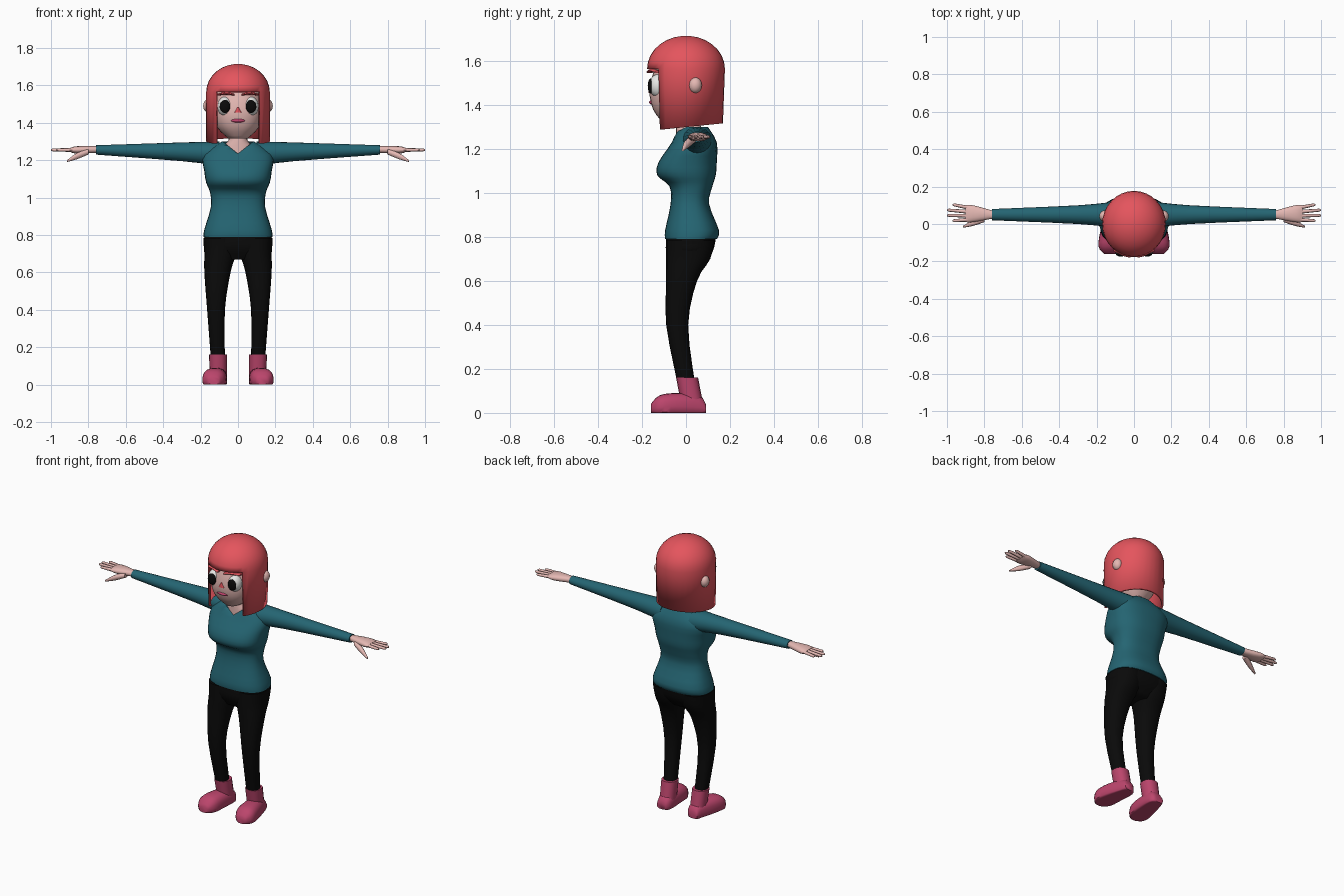
import bpy, bmesh, math

cube = bpy.data.objects.get("Cube")
if cube:
    bpy.data.objects.remove(cube, do_unlink=True)


def material(name, *rgb):
    made = bpy.data.materials.new(name)
    made.use_nodes = True
    made.diffuse_color = (*rgb, 1)
    shader = made.node_tree.nodes["Principled BSDF"]
    shader.inputs["Base Color"].default_value = (*rgb, 1)
    shader.inputs["Roughness"].default_value = .8
    return made


red = material("red_hair", .78, .09, .11)
teal = material("teal_knit", .018, .13, .17)
black = material("black", .003, .003, .003)
skin = material("skin", .78, .48, .45)
pink = material("pink_boots", .5, .06, .15)
white = material("eye_white", .8, .8, .78)
lip_pink = material("lip_pink", .55, .06, .16)


def finish(name, mesh_data, colour, mirror=False):
    """Turn a bmesh into a smooth shaded object, optionally mirrored in x."""
    bmesh.ops.recalc_face_normals(mesh_data, faces=mesh_data.faces)
    mesh = bpy.data.meshes.new(name)
    mesh_data.to_mesh(mesh)
    mesh_data.free()
    mesh.materials.append(colour)
    mesh.shade_smooth()
    mesh.set_sharp_from_angle(angle=math.radians(50))
    part = bpy.data.objects.new(name, mesh)
    bpy.context.collection.objects.link(part)
    if mirror:
        part.modifiers.new("mirror", "MIRROR").use_mirror_merge = False
    return part


def spline(rows, steps):
    """Pass a smooth curve through the rows, value by value."""
    padded = [rows[0], *rows, rows[-1]]
    result = []
    for before, start, end, after in zip(padded, padded[1:], padded[2:], padded[3:]):
        for k in range(steps):
            t = k / steps
            result.append([
                q + t / 2 * (r - p + t * (2 * p - 5 * q + 4 * r - s + t * (3 * (q - r) + s - p)))
                for p, q, r, s in zip(before, start, end, after)])
    return result + [rows[-1]]


def loft(axis, rows, sides=20, power=2.3, steps=3, open_low=False, open_high=False):
    """Skin rounded rings given as (position, low and high of both other axes)."""
    shape = bmesh.new()
    across, along = [i for i in range(3) if i != axis]
    rings = []
    for place, left, right, low, high in spline(rows, steps):
        ring = []
        for i in range(sides):
            turn = math.tau * i / sides
            c, s = math.cos(turn), math.sin(turn)
            point = [place] * 3
            point[across] = (left + right + (right - left) * math.copysign(abs(c) ** (2 / power), c)) / 2
            point[along] = (low + high + (high - low) * math.copysign(abs(s) ** (2 / power), s)) / 2
            point[2] = max(point[2], 0)
            ring.append(shape.verts.new(point))
        rings.append(ring)
    for lower, upper in zip(rings, rings[1:]):
        for i in range(sides):
            shape.faces.new((lower[i - 1], lower[i], upper[i], upper[i - 1]))
    if not open_low:
        shape.faces.new(rings[0])
    if not open_high:
        shape.faces.new(rings[-1])
    return shape


def upright(rows, **options):
    """Loft upwards, symmetric in x: rows of (height, half width, front, back)."""
    return loft(2, [(z, -half, half, front, back) for z, half, front, back in rows], **options)


def ball(name, centre, radii, colour):
    """Ellipsoid, paired by mirroring when it lies off the middle."""
    shape = bmesh.new()
    bmesh.ops.create_uvsphere(shape, u_segments=20, v_segments=12, radius=1)
    bmesh.ops.scale(shape, vec=radii, verts=shape.verts)
    bmesh.ops.translate(shape, vec=centre, verts=shape.verts)
    return finish(name, shape, colour, centre[0] > 0)


# Sweater body, with the front of the collar lowered to a V
body = upright([
    (.79, .185, -.095, .14), (.83, .18, -.095, .15), (.95, .145, -.07, .105),
    (1.03, .15, -.075, .12), (1.08, .17, -.13, .135), (1.14, .18, -.125, .14),
    (1.23, .185, -.065, .14), (1.3, .085, -.04, .1)],
    sides=32, power=2.5, open_high=True)
for vert in body.verts:
    if vert.co.y < .03:
        vert.co.z = min(vert.co.z, 1.235 + .8 * abs(vert.co.x))
finish("sweater_body", body, teal)

# Sleeves
finish("sleeves", loft(0, [
    (.1, -.02, .12, 1.17, 1.3), (.3, 0, .1, 1.195, 1.295),
    (.76, .02, .08, 1.23, 1.28)], power=2), teal, True)

# Hands: palm, fanned fingers and thumb
finish("palms", loft(0, [
    (.75, .03, .07, 1.24, 1.275), (.86, .01, .1, 1.235, 1.275),
    (.9, .01, .1, 1.245, 1.265)], sides=16), skin, True)
for k, finger in enumerate(["index", "middle", "ring", "little"]):
    spread = k - 1.5
    reach = 1 - .015 * (spread ** 2 - .25)
    root, tip = .054 + .02 * spread, .06 + .028 * spread
    path = [(.87, root, .011), (reach - .01, tip, .008), (reach, tip, .004)]
    finish(finger + "_fingers", loft(0, [
        (x, y - r, y + r, 1.255 - r, 1.255 + r) for x, y, r in path],
        sides=8, power=2, steps=1), skin, True)
finish("thumbs", loft(0, [
    (.8, .01, .05, 1.23, 1.26), (.86, -.01, .02, 1.205, 1.24),
    (.915, -.02, -.01, 1.19, 1.2)], sides=10), skin, True)

# Trousers
finish("hips", upright([
    (.67, .1, -.06, .07), (.73, .18, -.09, .12), (.79, .18, -.09, .135)],
    sides=28, power=2.5), black)
finish("legs", loft(2, [
    (.14, .07, .145, -.04, .04), (.4, .07, .165, -.09, .01),
    (.6, .04, .18, -.09, .05), (.7, .01, .18, -.09, .11),
    (.785, 0, .185, -.09, .13)]), black, True)

# Boots
finish("boot_shafts", loft(2, [
    (.03, .06, .15, -.02, .08), (.16, .06, .155, -.045, .055)], sides=16), pink, True)
finish("boot_feet", loft(1, [
    (-.16, .1, .16, 0, .04), (-.12, .07, .19, -.03, .08), (-.04, .06, .18, -.03, .09),
    (.06, .06, .15, -.03, .08), (.09, .08, .14, 0, .04)], power=2.5), pink, True)

# Neck, head and ears
finish("neck", upright([
    (1.2, .09, -.045, .09), (1.27, .08, -.045, .085), (1.31, .05, -.045, .065),
    (1.37, .05, -.04, .06)]), skin)
finish("head", upright([
    (1.315, .05, -.1, .05), (1.38, .115, -.15, .1),
    (1.48, .135, -.165, .13), (1.62, .11, -.125, .1)], sides=28), skin)
ball("ears", (.158, .042, 1.49), (.028, .03, .036), skin)

# Hair: a domed bob with the front cut open below the fringe
crown = 1.565
rows = [(1.3, .17, -.168, .168)]
for k in range(8):
    rise, shrink = math.sin(math.radians(12 * k)), math.cos(math.radians(12 * k))
    rows.append((crown + .15 * rise, .17 * shrink, -.177 * shrink, .177 * shrink))
bob = upright(rows, sides=32, power=2, steps=1, open_low=True)
for vert in bob.verts:
    if vert.co.z < 1.31:
        vert.co.z += .1 * vert.co.y
opening = [face for face in bob.faces
           if face.calc_center_median().z < crown and face.calc_center_median().y < -.118]
bmesh.ops.delete(bob, geom=opening, context="FACES")
hair = finish("hair", bob, red)
shell = hair.modifiers.new("thickness", "SOLIDIFY")
shell.thickness = .014
shell.offset = -1

# Face details
ball("eyes", (.07, -.125, 1.488), (.04, .045, .052), white)
ball("pupils", (.07, -.159, 1.487), (.028, .015, .035), black)
ball("lips", (0, -.15, 1.412), (.04, .018, .011), lip_pink)
finish("nose", upright([
    (1.455, .02, -.17, -.15), (1.485, .003, -.17, -.15)], sides=12), red)
finish("eyebrows", loft(0, [
    (.02, -.18, -.15, 1.545, 1.555), (.06, -.17, -.14, 1.55, 1.565),
    (.11, -.145, -.1, 1.545, 1.555)], sides=8), red, True)
